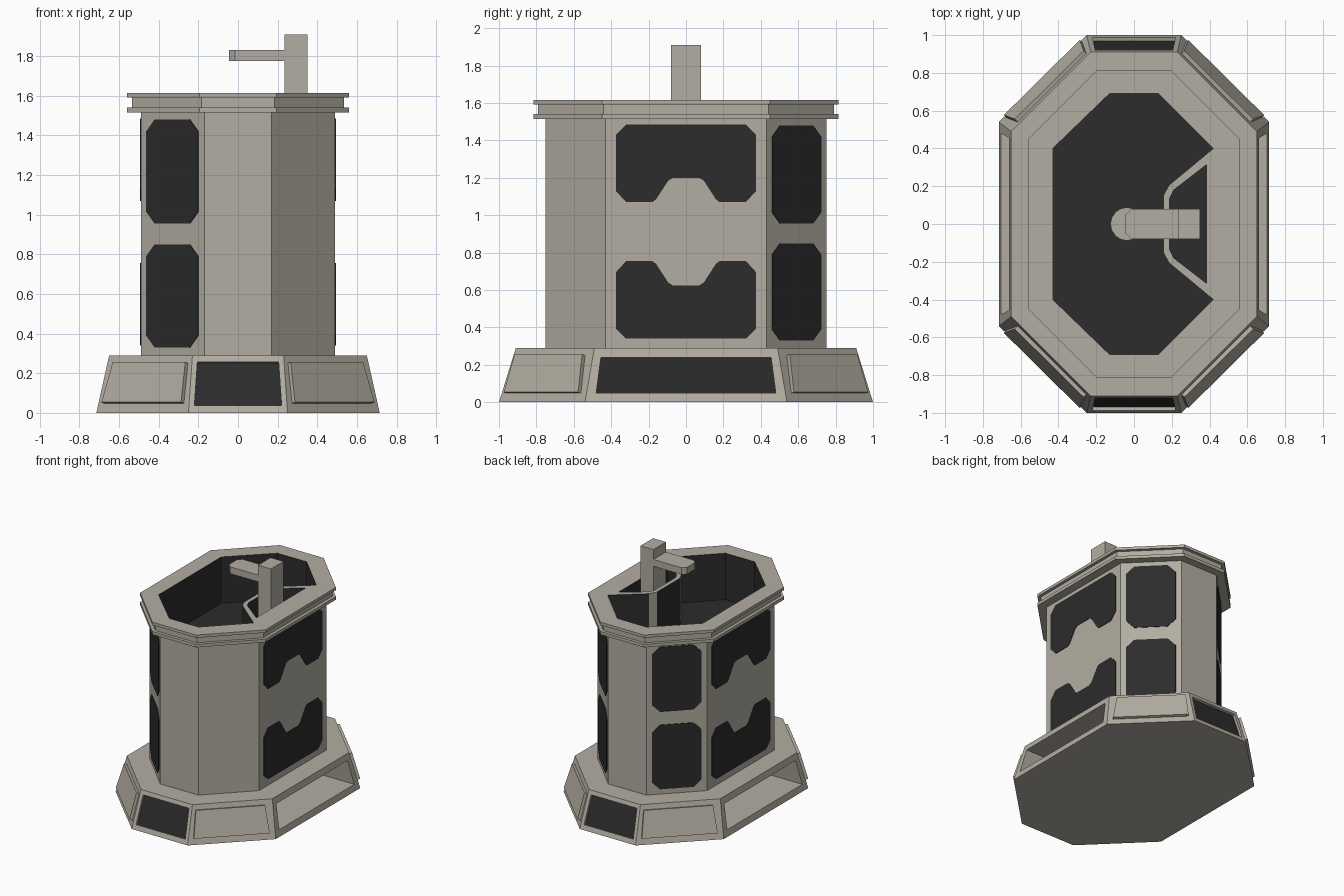
import bpy, bmesh
from mathutils import Vector as V

if "Cube" in bpy.data.objects:
    bpy.data.objects.remove(bpy.data.objects["Cube"])


def material(name, rgb):
    m = bpy.data.materials.new(name)
    m.diffuse_color = (*rgb, 1)
    m.use_nodes = True
    m.node_tree.nodes["Principled BSDF"].inputs["Base Color"].default_value = m.diffuse_color
    return m


MATS = [material("warm_stone", (0.45, 0.42, 0.36)),
        material("dark_panel", (0.025, 0.025, 0.025))]
STONE, DARK = 0, 1
X, Y, Z = V((1, 0, 0)), V((0, 1, 0)), V((0, 0, 1))


def finish(name, bm):
    bmesh.ops.recalc_face_normals(bm, faces=bm.faces)
    me = bpy.data.meshes.new(name)
    bm.to_mesh(me)
    bm.free()
    for m in MATS:
        me.materials.append(m)
    ob = bpy.data.objects.new(name, me)
    bpy.context.collection.objects.link(ob)
    return ob


def octagon(hx, hy, cx, cy):
    # long octagon, counter-clockwise, starting at the front edge
    return [(-cx, -hy), (cx, -hy), (hx, -cy), (hx, cy),
            (cx, hy), (-cx, hy), (-hx, cy), (-hx, -cy)]


def loft(name, levels):
    bm = bmesh.new()
    rings = [[bm.verts.new((x, y, z)) for x, y in octagon(*dims)] for z, dims in levels]
    for a, b in zip(rings, rings[1:]):
        for i in range(8):
            j = (i + 1) % 8
            bm.faces.new((a[i], a[j], b[j], b[i]))
    bm.faces.new(rings[0][::-1])
    bm.faces.new(rings[-1])
    return finish(name, bm)


def prism(name, frame, outline, d0, d1, back=STONE, side=STONE, front=STONE):
    # extrude a flat outline along the frame normal; side may be a rule on the edge centre
    o, u, v, n = frame
    bm = bmesh.new()
    a, b = [[bm.verts.new(o + u * p + v * q + n * d) for p, q in outline] for d in (d0, d1)]
    bm.faces.new(a[::-1]).material_index = back
    bm.faces.new(b).material_index = front
    for i in range(len(a)):
        j = (i + 1) % len(a)
        f = bm.faces.new((a[i], a[j], b[j], b[i]))
        f.material_index = side(f.calc_center_median()) if callable(side) else side
    return finish(name, bm)


def cut(ob, cutter):
    cutter.hide_render = True
    cutter.hide_viewport = False
    cutter.display_type = 'WIRE'
    mod = ob.modifiers.new(cutter.name, 'BOOLEAN')
    mod.operation = 'DIFFERENCE'
    mod.solver = 'EXACT'
    mod.object = cutter


def side_frame(lo, hi, i, z0, z1):
    # frame of one octagon side: origin at the middle of the lower edge
    p, q = V((*lo[i], z0)), V((*lo[(i + 1) % 8], z0))
    r, s = V((*hi[i], z1)), V((*hi[(i + 1) % 8], z1))
    o = (p + q) / 2
    u = (q - p).normalized()
    v = ((r + s) / 2 - o)
    v = (v - u * v.dot(u)).normalized()
    return (o, u, v, u.cross(v)), (q - p).length


def chamfered(w, z0, z1, c):
    return [(-w + c, z0), (w - c, z0), (w, z0 + c), (w, z1 - c),
            (w - c, z1), (-w + c, z1), (-w, z1 - c), (-w, z0 + c)]


# Plinth with sloping sides
FOOT, FOOT_TOP = (0.715, 1.0, 0.25, 0.54), (0.65, 0.91, 0.23, 0.49)
base = loft("plinth", [(0, FOOT), (0.29, FOOT_TOP)])
for i in range(8):
    fr, length = side_frame(octagon(*FOOT), octagon(*FOOT_TOP), i, 0, 0.29)
    if i in (0, 4):      # shallow dark recesses at front and back
        cut(base, prism(f"recess_cutter_{i}", fr,
                        [(-0.22, 0.04), (0.22, 0.04), (0.205, 0.27), (-0.205, 0.27)],
                        -0.02, 0.1, back=DARK))
    elif i in (2, 6):    # deep niches on the long sides
        flat = (V((0, 0, 0)), fr[1], Z, fr[1].cross(Z))
        cut(base, prism(f"niche_cutter_{i}", flat,
                        [(-0.48, 0.05), (0.48, 0.05), (0.455, 0.24), (-0.455, 0.24)],
                        0.4, 0.85, back=DARK))
    else:                # raised panels on the corners
        w = length / 2 - 0.045
        prism(f"corner_panel_{i}", fr,
              [(-w, 0.05), (w, 0.05), (w - 0.025, 0.26), (-w + 0.025, 0.26)], -0.01, 0.022)

# Hollow body with a stepped rim
BODY = (0.49, 0.75, 0.17, 0.43)
LIP = (0.56, 0.815, 0.195, 0.45)
NECK = (0.535, 0.79, 0.185, 0.44)
body = loft("tank_body", [(0.28, BODY), (1.515, BODY), (1.515, LIP), (1.54, LIP),
                          (1.54, NECK), (1.592, NECK), (1.592, LIP), (1.615, LIP)])
FLOOR = 1.24
world = (V((0, 0, 0)), X, Y, Z)
half = [(0.155, 0.15), (0.185, 0.205), (0.42, 0.4), (0.13, 0.69), (-0.13, 0.69), (-0.43, 0.4)]
basin = half + [(x, -y) for x, y in half[::-1]]
corner_rule = lambda c: STONE if 0.14 < c.x < 0.2 and abs(c.y) > 0.05 else DARK
cut(body, prism("basin_cutter", world, basin, FLOOR, 1.8, back=DARK, side=corner_rule))
half = [(0.385, 0.315), (0.21, 0.18), (0.188, 0.135)]
pocket = half + [(x, -y) for x, y in half[::-1]]
cut(body, prism("pocket_cutter", world, pocket, FLOOR, 1.8, back=DARK, side=DARK))

# Dark windows: notched pairs on the long sides, plain pairs on three corners
upper = [(-0.375, 1.13), (-0.32, 1.07), (-0.18, 1.07), (-0.16, 1.085), (-0.095, 1.185),
         (-0.07, 1.2), (0.07, 1.2), (0.095, 1.185), (0.16, 1.085), (0.18, 1.07),
         (0.32, 1.07), (0.375, 1.13), (0.375, 1.43), (0.32, 1.485), (-0.32, 1.485), (-0.375, 1.43)]
lower = [(p, 1.825 - q) for p, q in upper[::-1]]
for i in (2, 3, 5, 6, 7):
    (o, u, v, n), length = side_frame(octagon(*BODY), octagon(*BODY), i, 0, 1)
    if i in (2, 6):
        shapes = [lower, upper]
    else:
        shapes = [chamfered(0.185, 0.33, 0.85, 0.06), chamfered(0.185, 0.955, 1.48, 0.06)]
    for k, shape in enumerate(shapes):
        prism(f"window_{i}_{k}", (o, u, v, n), shape, -0.003, 0.004, DARK, DARK, DARK)

# Tap post, spout and drain
prism("tap_post", world, [(0.235, -0.08), (0.35, -0.08), (0.35, 0.08), (0.235, 0.08)], FLOOR - 0.01, 1.91)
prism("tap_spout", world, [(0.24, -0.08), (0.24, 0.08), (-0.015, 0.08), (-0.045, 0.05),
                           (-0.045, -0.05), (-0.015, -0.08)], 1.775, 1.83)
bm = bmesh.new()
bmesh.ops.create_cone(bm, cap_ends=True, segments=16, radius1=0.088, radius2=0.088, depth=0.03)
drain = finish("drain", bm)
drain.location = (-0.037, 0, FLOOR + 0.01)
